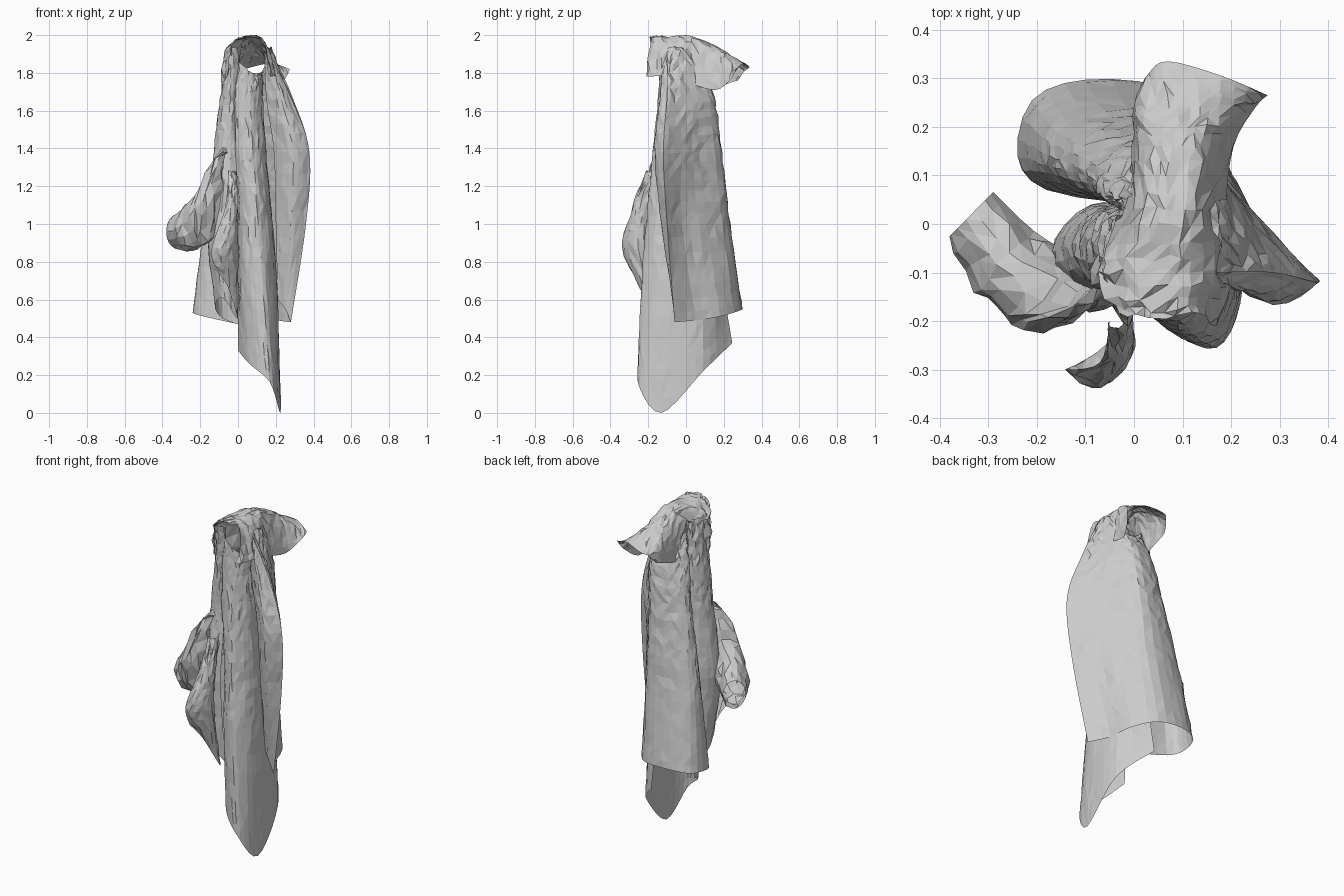
import bpy, bmesh, math, random
from mathutils import Vector

random.seed(4)


def spline(pts, n):
    """Smooth curve through control points, n samples per span."""
    P = [pts[0]] + pts + [pts[-1]]
    out = []
    for i in range(1, len(P) - 2):
        a, b, c, d = P[i - 1:i + 3]
        for k in range(n):
            t = k / n
            out.append(0.5 * (2 * b + (c - a) * t + (2 * a - 5 * b + 4 * c - d) * t * t
                              + (3 * b - a - 3 * c + d) * t ** 3))
    return out + [pts[-1].copy()]


def cloth(name, rows, nu, nv, crumple, closed=False):
    """Loft a faceted, crumpled sheet through rows of control points."""
    if closed:
        rows = [r + [r[0]] for r in rows]
    lines = [spline([Vector(p) for p in r], nu) for r in rows]
    cols = [spline(list(c), nv) for c in zip(*lines)]
    m, n = len(cols), len(cols[0])
    bm = bmesh.new()
    grid = []
    for i, col in enumerate(cols):
        line = []
        for j, p in enumerate(col):
            if 0 < i < m - 1 and j < n - 1:
                fade = 1 - 0.6 * j / n
                p = p + Vector([random.uniform(-1, 1) for _ in range(3)]) * crumple * fade
            p.z = min(max(p.z, 0), 2)
            line.append(bm.verts.new(p))
        grid.append(line)
    for i in range(m - 1):
        for j in range(n - 1):
            a, b, c, d = grid[i][j], grid[i + 1][j], grid[i + 1][j + 1], grid[i][j + 1]
            if random.random() < 0.5:
                bm.faces.new((a, b, c)); bm.faces.new((a, c, d))
            else:
                bm.faces.new((a, b, d)); bm.faces.new((b, c, d))
    if closed:
        bmesh.ops.remove_doubles(bm, verts=bm.verts, dist=0.0005)
    bmesh.ops.recalc_face_normals(bm, faces=bm.faces)
    mesh = bpy.data.meshes.new(name)
    bm.to_mesh(mesh)
    bm.free()
    ob = bpy.data.objects.new(name, mesh)
    bpy.context.collection.objects.link(ob)
    return ob


def level(z, *xy):
    """Row of points; z is one height or one per point."""
    zs = z if isinstance(z, list) else [z] * len(xy)
    return [(x, y, h) for (x, y), h in zip(xy, zs)]


def arch(y, *xz):
    """Row of points across the top; y is one depth or one per point."""
    ys = y if isinstance(y, list) else [y] * len(xz)
    return [(x, v, z) for (x, z), v in zip(xz, ys)]


# large outer panel: right wing, back, and rounded back-left fold
cloth("back_panel", [
    level([1.93, 1.94, 1.92, 1.82, 1.80, 1.84, 1.88, 1.9, 1.9], (.17, -.10), (.175, -.05), (.16, .01), (.14, .07),
          (.06, .08), (.01, .06), (-.02, .05), (-.02, .04), (-.02, .03)),
    level(1.68, (.285, -.10), (.245, -.03), (.195, .06), (.13, .14), (.03, .14), (-.03, .11), (-.06, .08), (-.06, .05), (-.02, .03)),
    level(1.38, (.378, -.12), (.29, -.025), (.20, .07), (.11, .18), (-.02, .18), (-.09, .15), (-.11, .10), (-.08, .06), (0, .04)),
    level(1.0, (.36, -.10), (.27, -.02), (.19, .11), (.09, .22), (-.06, .23), (-.16, .19), (-.18, .12), (-.13, .07), (0, .04)),
    level([.48, .49, .51, .54, .55, .54, .53, .51, .47],
          (.28, -.06), (.21, .05), (.17, .18), (.06, .28), (-.10, .297), (-.21, .255), (-.24, .14), (-.18, .07), (0, .04)),
], 3, 7, .006)

# turned-in front edge of the right wing
cloth("right_wing_fold", [
    level(1.90, (.17, -.10), (.16, -.12), (.14, -.10)),
    level(1.66, (.285, -.10), (.23, -.14), (.15, -.09)),
    level(1.38, (.378, -.12), (.29, -.165), (.19, -.09)),
    level(1.0, (.36, -.10), (.28, -.13), (.20, -.07)),
    level([.48, .55, .6], (.28, -.06), (.25, -.06), (.21, -.04)),
], 4, 6, .005)

# front column running down to the pointed tail
cloth("front_column", [
    level([1.80, 1.79, 1.79, 1.80, 1.86, 1.88], (.06, .05), (.12, .02), (.12, -.08), (.07, -.13), (.0, -.13), (-.05, -.05)),
    level(1.5, (.06, .09), (.12, .03), (.135, -.08), (.07, -.16), (-.01, -.14), (-.04, -.04)),
    level(1.1, (.06, .13), (.155, .06), (.17, -.10), (.10, -.20), (.02, -.16), (-.01, -.05)),
    level(.7, (.06, .19), (.185, .09), (.20, -.12), (.13, -.235), (.03, -.18), (0, -.06)),
    level([.37, .22, 0, .16, .26, .33], (.06, .245), (.205, .09), (.224, -.13), (.17, -.255), (.06, -.20), (0, -.08)),
], 5, 7, .005)

# rounded front-left fold
cloth("front_left_fold", [
    level(1.93, (-.02, .03), (-.04, 0), (-.06, -.05), (-.06, -.10), (-.04, -.16), (0, -.14)),
    level(1.7, (-.02, .03), (-.06, .02), (-.09, -.03), (-.08, -.10), (-.04, -.14), (.01, -.11)),
    level(1.4, (-.01, .04), (-.07, .03), (-.12, -.02), (-.12, -.09), (-.06, -.14), (0, -.12)),
    level(1.0, (0, .04), (-.09, .04), (-.16, -.03), (-.155, -.11), (-.09, -.18), (-.01, -.15)),
    level([.47, .5, .55, .6, .6, .5], (0, .04), (-.08, .02), (-.12, -.04), (-.11, -.10), (-.07, -.16), (0, -.12)),
], 3, 7, .006)

# curled flap below the sleeve: a thin upright crescent
cloth("front_flap", [
    level(1.28, (-.05, -.20), (-.03, -.21), (-.01, -.19), (-.03, -.13)),
    level(1.08, (-.07, -.285), (-.03, -.28), (0, -.23), (-.04, -.15)),
    level(.87, (-.14, -.30), (-.07, -.337), (0, -.25), (-.05, -.16)),
    level([.76, .68, .5, .55], (-.12, -.29), (-.06, -.25), (0, -.17), (-.04, -.14)),
], 4, 5, .007)

# crumpled sleeve with an open cuff
spine = [((-.04, -.11, 1.32), .06, .10), ((-.10, -.15, 1.17), .09, .18), ((-.18, -.135, 1.04), .095, .155),
         ((-.265, -.075, .98), .085, .12), ((-.335, .02, .96), .065, .085)]
side = Vector((.7, .71, 0))
rings = []
for c, w, h in spine:
    rings.append([Vector(c) + side * w * math.cos(t) + Vector((0, 0, h * math.sin(t)))
                  for t in [k * math.tau / 7 for k in range(7)]])
cloth("sleeve", rings, 2, 3, .015, closed=True)

# arched top: a waisted tunnel from front to back that droops at the rear
cloth("arched_top", [
    arch([-.14, -.18, -.19, -.19, -.21], (-.05, 1.80), (-.03, 1.95), (.04, 1.99), (.13, 1.97), (.17, 1.78)),
    arch(-.10, (-.085, 1.72), (-.07, 1.91), (.04, 1.99), (.14, 1.96), (.205, 1.78)),
    arch(.03, (-.03, 1.70), (0, 1.93), (.06, 1.99), (.14, 1.96), (.19, 1.74)),
    arch(.16, (0, 1.72), (.01, 1.87), (.08, 1.94), (.16, 1.90), (.205, 1.71)),
    arch(.24, (.0, 1.75), (.01, 1.85), (.09, 1.89), (.18, 1.87), (.25, 1.77)),
    arch([.275, .31, .335, .305, .265], (.01, 1.76), (.03, 1.81), (.07, 1.83), (.18, 1.85), (.275, 1.82)),
], 4, 4, .009)
